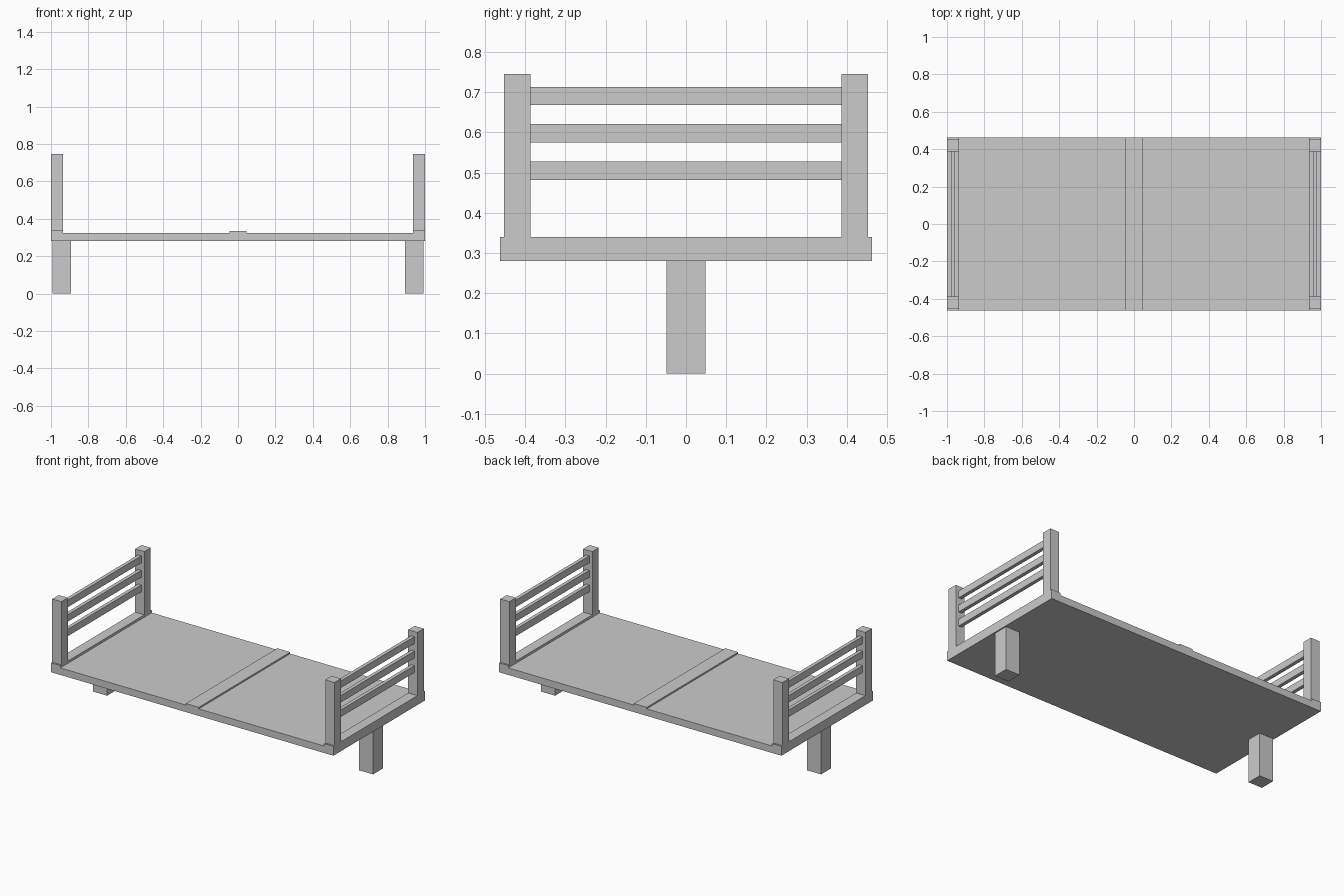
import bpy, bmesh

if "Cube" in bpy.data.objects:
    bpy.data.objects.remove(bpy.data.objects["Cube"])


def finish(name, bm):
    bmesh.ops.recalc_face_normals(bm, faces=bm.faces)
    mesh = bpy.data.meshes.new(name)
    bm.to_mesh(mesh)
    bm.free()
    obj = bpy.data.objects.new(name, mesh)
    bpy.context.collection.objects.link(obj)
    return obj


def box(name, x, y, z):
    bm = bmesh.new()
    bmesh.ops.create_cube(bm, size=1)
    for v in bm.verts:
        for i, (lo, hi) in enumerate((sorted(x), sorted(y), z)):
            v.co[i] = hi if v.co[i] > 0 else lo
    return finish(name, bm)


# Base: board, raised end rails and centre strip as one extruded profile
half = [(1, 0.28), (1, 0.34), (0.935, 0.34), (0.935, 0.325),
        (0.046, 0.325), (0.046, 0.335)]
profile = half + [(-x, z) for x, z in reversed(half)]
bm = bmesh.new()
face = bm.faces.new([bm.verts.new((x, -0.463, z)) for x, z in profile])
ext = bmesh.ops.extrude_face_region(bm, geom=[face])["geom"]
bmesh.ops.translate(bm, vec=(0, 0.926, 0),
                    verts=[g for g in ext if isinstance(g, bmesh.types.BMVert)])
finish("base_board", bm)

for s, side in ((-1, "left"), (1, "right")):
    # Central leg under each end
    box(f"{side}_leg", (s * 0.893, s * 0.992), (-0.049, 0.049), (0, 0.28))
    # Corner posts
    for t, end in ((-1, "front"), (1, "back")):
        box(f"{side}_{end}_post", (s * 0.935, s), (t * 0.387, t * 0.452), (0.34, 0.745))
    # Horizontal slats between the posts
    for i in range(3):
        z = 0.482 + i * 0.093
        box(f"{side}_slat_{i + 1}", (s * 0.956, s * 0.979), (-0.387, 0.387), (z, z + 0.045))
